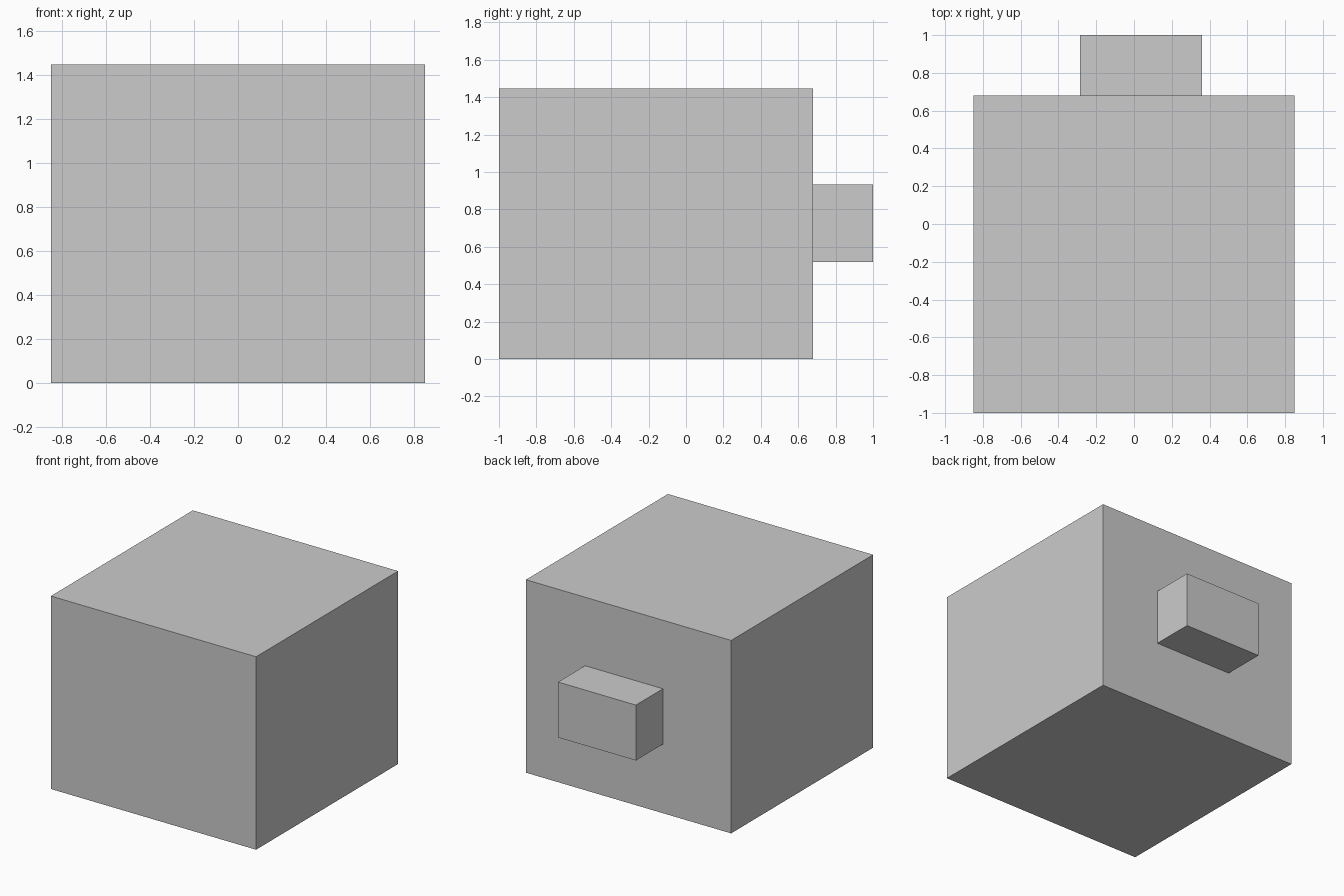
import bpy
from mathutils import Vector

if "Cube" in bpy.data.objects:
    bpy.data.objects.remove(bpy.data.objects["Cube"])


def box(name, low, high):
    low, high = Vector(low), Vector(high)
    bpy.ops.mesh.primitive_cube_add(size=1, location=(low + high) / 2)
    obj = bpy.context.object
    obj.name = name
    obj.scale = high - low
    bpy.ops.object.transform_apply(location=False, rotation=False, scale=True)
    return obj


# Main block
box("main_block", (-0.85, -1.0, 0.0), (0.85, 0.68, 1.445))

# Small block protruding from the back, slightly off centre
box("back_block", (-0.285, 0.68, 0.517), (0.36, 1.0, 0.932))
